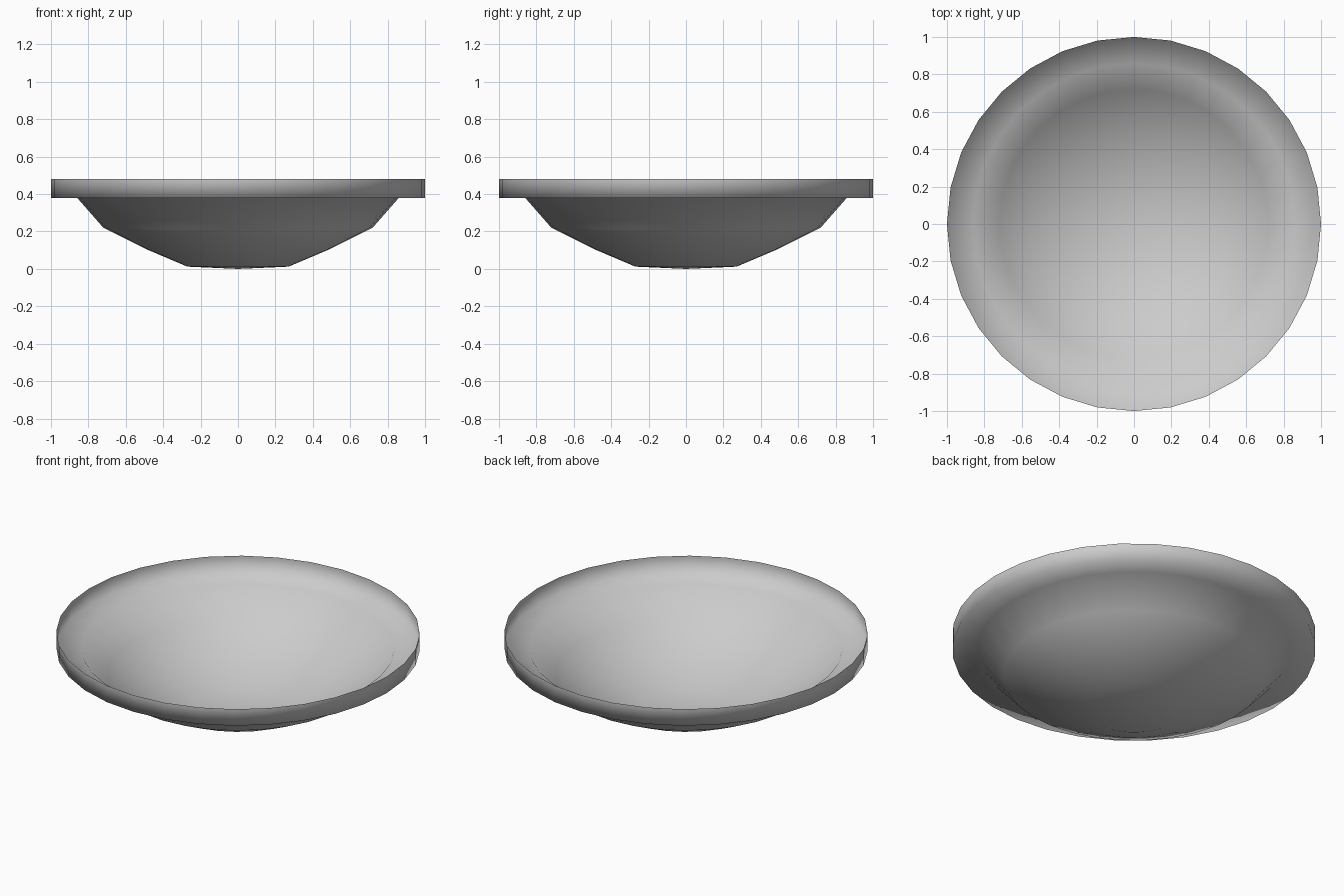
import bpy, bmesh
from math import radians, tau
from mathutils import Matrix

if "Cube" in bpy.data.objects:
    bpy.data.objects.remove(bpy.data.objects["Cube"])

# Half profile of the thin dish: (radius, height), centre to rim lip
PROFILE = [(0, 0), (0.27, 0.012), (0.49, 0.105), (0.72, 0.22),
           (0.86, 0.38), (1.0, 0.38), (1.0, 0.48)]
SIDES = 32

# Spin the profile around z
bm = bmesh.new()
verts = [bm.verts.new((r, 0, z)) for r, z in PROFILE]
edges = [bm.edges.new(pair) for pair in zip(verts, verts[1:])]
bmesh.ops.spin(bm, geom=verts + edges, cent=(0, 0, 0), axis=(0, 0, 1),
               angle=tau, steps=SIDES, use_duplicate=False)
bmesh.ops.remove_doubles(bm, verts=bm.verts, dist=0.0005)
bmesh.ops.recalc_face_normals(bm, faces=bm.faces)

# Outside of the sheet faces down and outward
bm.faces.ensure_lookup_table()
if sum(f.normal.z * f.calc_area() for f in bm.faces) > 0:
    bmesh.ops.reverse_faces(bm, faces=bm.faces)
for f in bm.faces:
    f.smooth = True

mesh = bpy.data.meshes.new("dish")
bm.to_mesh(mesh)
bm.free()
dish = bpy.data.objects.new("dish", mesh)
bpy.context.collection.objects.link(dish)
